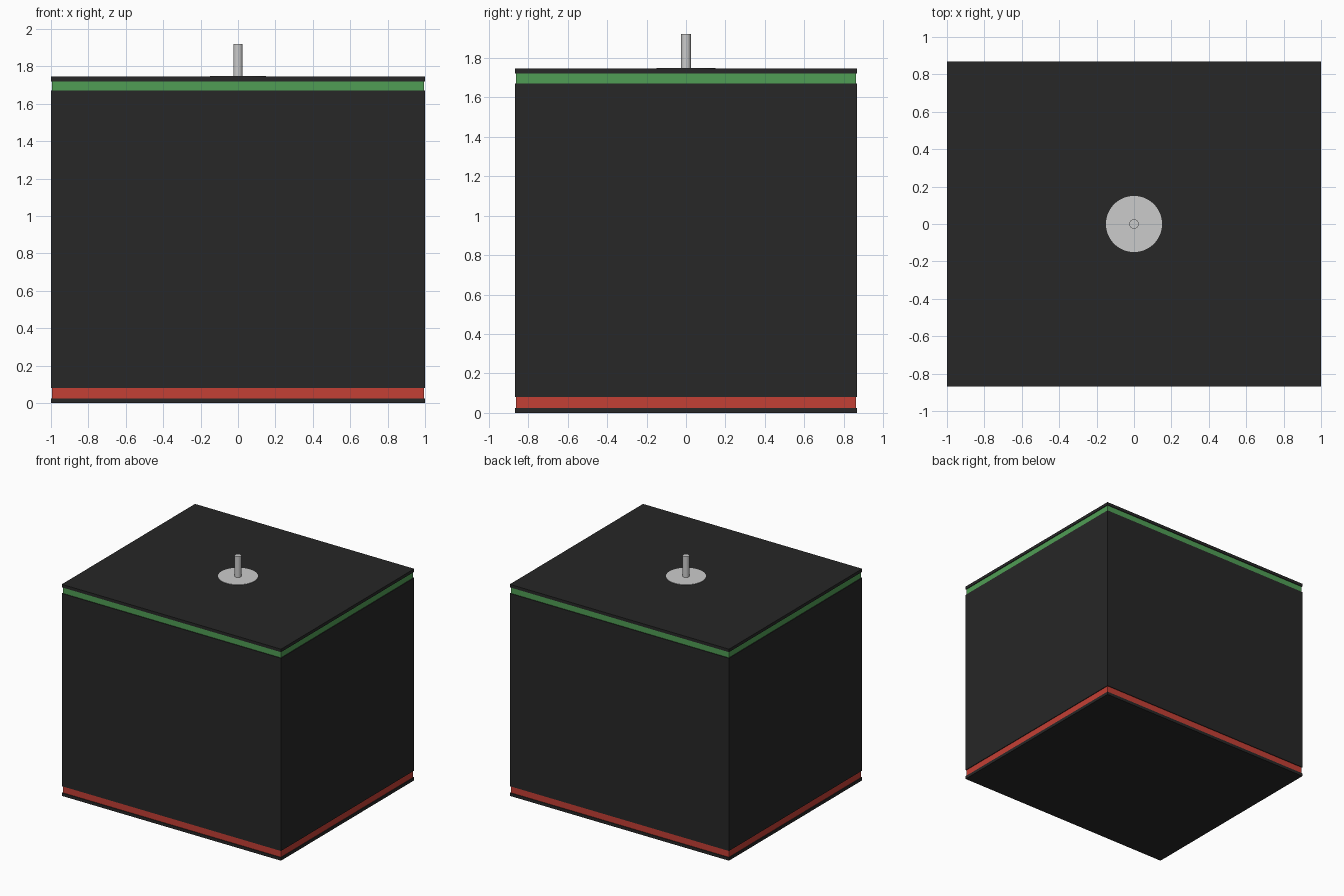
import bpy

if "Cube" in bpy.data.objects:
    bpy.data.objects.remove(bpy.data.objects["Cube"])


def material(name, color):
    mat = bpy.data.materials.new(name)
    mat.diffuse_color = (*color, 1)
    mat.use_nodes = True
    mat.node_tree.nodes["Principled BSDF"].inputs["Base Color"].default_value = mat.diffuse_color
    return mat


black = material("black", (0.02, 0.02, 0.02))
green = material("green", (0.08, 0.34, 0.09))
red = material("red", (0.55, 0.05, 0.035))


def slab(name, z0, z1, mat, inset=0.0):
    bpy.ops.mesh.primitive_cube_add(size=1, location=(0, 0, (z0 + z1) / 2))
    ob = bpy.context.object
    ob.name = name
    ob.scale = (2 * (1 - inset), 2 * (0.868 - inset), z1 - z0)
    bpy.ops.object.transform_apply(location=False, rotation=False, scale=True)
    ob.data.materials.append(mat)


def cylinder(name, radius, z0, z1, sides):
    bpy.ops.mesh.primitive_cylinder_add(vertices=sides, radius=radius, depth=z1 - z0,
                                        location=(0, 0, (z0 + z1) / 2))
    bpy.context.object.name = name
    bpy.ops.object.shade_smooth_by_angle()


# stacked case: plates, recessed coloured bands and main body
slab("bottom_plate", 0.0, 0.025, black)
slab("lower_band", 0.025, 0.08, red, 0.006)
slab("main_body", 0.08, 1.67, black)
slab("upper_band", 1.67, 1.72, green, 0.006)
slab("top_plate", 1.72, 1.745, black)

# centre terminal: thin washer and pin
cylinder("washer", 0.15, 1.74, 1.748, 64)
cylinder("pin", 0.025, 1.74, 1.92, 32)
